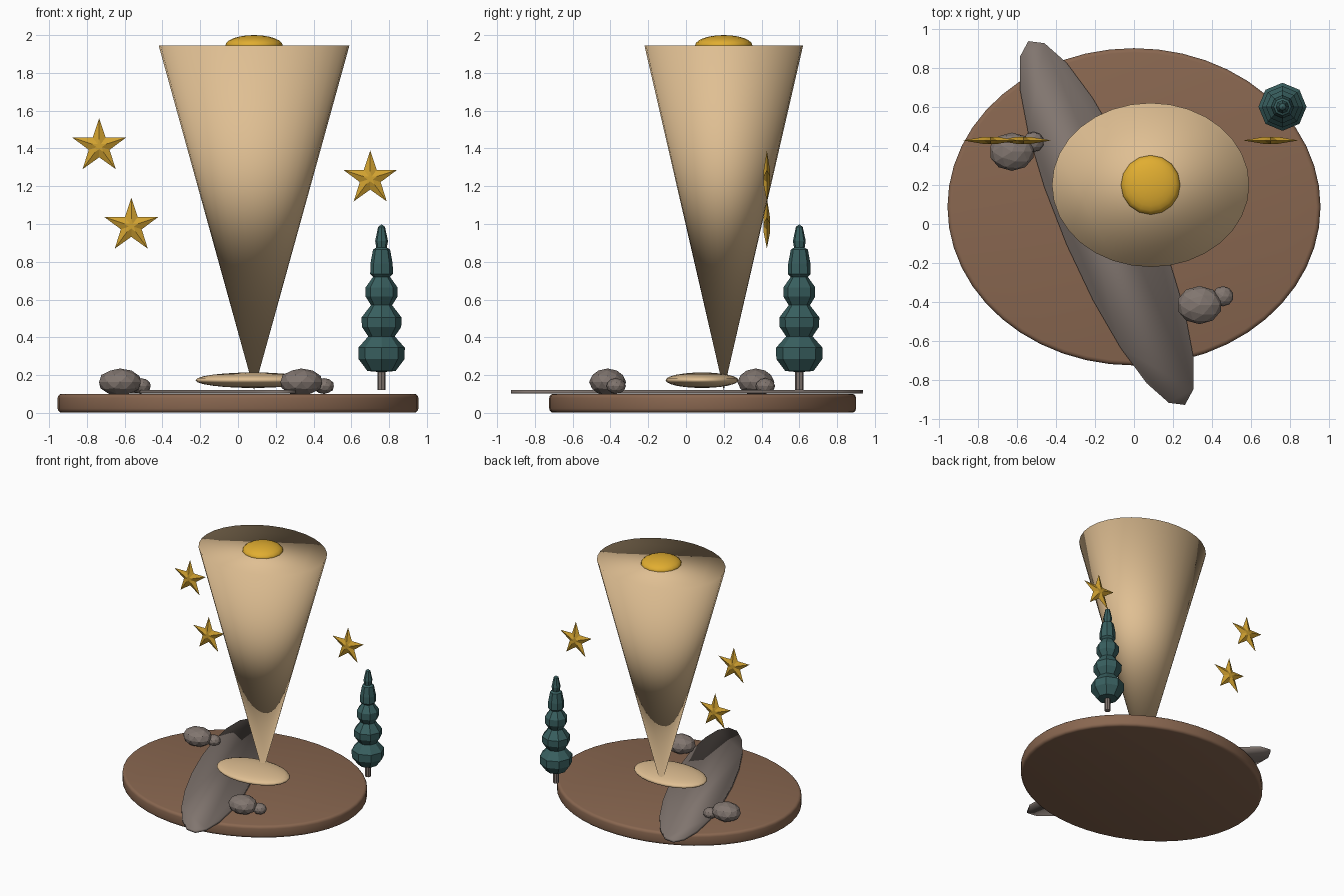
import bpy, bmesh
from math import sin, cos, pi, radians, acos

cube = bpy.data.objects.get("Cube")
if cube:
    bpy.data.objects.remove(cube, do_unlink=True)


def material(name, rgb):
    m = bpy.data.materials.new(name)
    m.use_nodes = True
    m.diffuse_color = (*rgb, 1)
    bsdf = next(n for n in m.node_tree.nodes if n.type == 'BSDF_PRINCIPLED')
    bsdf.inputs["Base Color"].default_value = (*rgb, 1)
    return m


EARTH = material("earth brown", (0.25, 0.135, 0.08))
STONE = material("stone grey", (0.22, 0.18, 0.16))
BEAM = material("pale tan", (0.74, 0.52, 0.29))
GLOW = material("lamp yellow", (0.75, 0.42, 0.03))
GOLD = material("star gold", (0.64, 0.36, 0.03))
PINE = material("pine teal", (0.04, 0.115, 0.115))


def finish(bm, name, mat, loc=(0, 0, 0), scale=(1, 1, 1), smooth=False):
    bmesh.ops.scale(bm, vec=scale, verts=bm.verts)
    bmesh.ops.recalc_face_normals(bm, faces=bm.faces)
    for f in bm.faces:
        f.smooth = smooth
    me = bpy.data.meshes.new(name)
    bm.to_mesh(me)
    bm.free()
    me.materials.append(mat)
    ob = bpy.data.objects.new(name, me)
    ob.location = loc
    bpy.context.collection.objects.link(ob)
    return ob


def cone(name, mat, loc, scale, r1, r2, sides, smooth=False):
    bm = bmesh.new()
    bmesh.ops.create_cone(bm, cap_ends=True, segments=sides, radius1=r1, radius2=r2, depth=1)
    bmesh.ops.remove_doubles(bm, verts=bm.verts, dist=1e-5)
    return finish(bm, name, mat, loc, scale, smooth)


def ball(name, mat, loc, scale, u=24, v=12):
    bm = bmesh.new()
    bmesh.ops.create_uvsphere(bm, u_segments=u, v_segments=v, radius=1)
    return finish(bm, name, mat, loc, scale, True)


def lathe(name, mat, profile, sides, loc):
    bm = bmesh.new()
    verts = [bm.verts.new((r, 0, z)) for r, z in profile]
    edges = [bm.edges.new(p) for p in zip(verts, verts[1:])]
    bmesh.ops.spin(bm, geom=verts + edges, cent=(0, 0, 0), axis=(0, 0, 1),
                   angle=2 * pi, steps=sides, use_duplicate=False)
    bmesh.ops.remove_doubles(bm, verts=bm.verts, dist=1e-4)
    return finish(bm, name, mat, loc)


# Oval ground with a rounded rim
ground = cone("ground_disc", EARTH, (0, 0.088, 0.051), (0.955, 0.812, 0.1), 1, 1, 48)
bev = ground.modifiers.new("rim", 'BEVEL')
bev.width, bev.segments, bev.limit_method = 0.022, 3, 'ANGLE'
bpy.context.view_layer.objects.active = ground
ground.select_set(True)
bpy.ops.object.modifier_apply(modifier="rim")
bpy.ops.object.shade_smooth_by_angle(angle=radians(35))

# Slanted oval path lying across the ground
bm = bmesh.new()
lean = acos(-0.83)
ring = []
for i in range(20):
    t = 2 * pi * i / 20 + radians(9)
    ring.append(bm.verts.new((0.45 * cos(t), 0.938 * cos(t - lean), 0)))
face = bm.faces.new(ring)
ext = bmesh.ops.extrude_face_region(bm, geom=[face])
top = [g for g in ext["geom"] if isinstance(g, bmesh.types.BMVert)]
bmesh.ops.translate(bm, vec=(0, 0, 0.018), verts=top)
finish(bm, "path", STONE, (-0.14, 0.005, 0.102), smooth=True)

# Upside-down cone, lamp on top and pool of light below
cone("light_cone", BEAM, (0.085, 0.2, 1.033), (0.505, 0.42, 1.825), 0, 1, 32, True)
ball("lamp", GLOW, (0.085, 0.2, 1.945), (0.152, 0.152, 0.055), 16, 12)
ball("light_pool", BEAM, (0.08, 0.085, 0.173), (0.305, 0.193, 0.041))

# Pairs of boulders
for i, (x, y, sx, sy) in enumerate([(-0.625, 0.37, 0.11, 0.05), (0.335, -0.415, 0.12, 0.045)]):
    for part, loc, size in (("large", (x, y, 0.163), (0.116, 0.098, 0.072)),
                            ("small", (x + sx, y + sy, 0.142), (0.055, 0.052, 0.042))):
        bm = bmesh.new()
        bmesh.ops.create_icosphere(bm, subdivisions=2, radius=1)
        finish(bm, f"{part}_boulder_{i + 1}", STONE, loc, size)

# Tiered tree
cone("tree_trunk", STONE, (0.76, 0.6, 0.18), (0.022, 0.022, 0.12), 1, 1, 8)
foliage = [(0, 0.215), (0.075, 0.222), (0.122, 0.285), (0.123, 0.345), (0.07, 0.405),
           (0.104, 0.455), (0.106, 0.505), (0.056, 0.57), (0.084, 0.615), (0.084, 0.665),
           (0.045, 0.72), (0.06, 0.735), (0.059, 0.79), (0.045, 0.865), (0.028, 0.875),
           (0.034, 0.91), (0.018, 0.985), (0, 0.998)]
lathe("tree_foliage", PINE, foliage, 8, (0.76, 0.6, 0))


# Faceted stars, raised on both faces
def star(name, x, z):
    bm = bmesh.new()

    def ring(scale, y):
        pts = []
        for k in range(10):
            a = pi / 2 + k * pi / 5
            r = scale * (0.058 if k % 2 else 0.149)
            pts.append(bm.verts.new((r * cos(a), y, r * sin(a))))
        return pts

    rim = ring(1, 0)
    for y in (-0.018, 0.018):
        cap = ring(0.25, y)
        bm.faces.new(cap)
        for k in range(10):
            n = (k + 1) % 10
            bm.faces.new((rim[k], rim[n], cap[n], cap[k]))
    finish(bm, name, GOLD, (x, 0.428, z))


for i, (x, z) in enumerate([(-0.735, 1.411), (-0.565, 0.99), (0.70, 1.24)]):
    star(f"star_{i + 1}", x, z)
